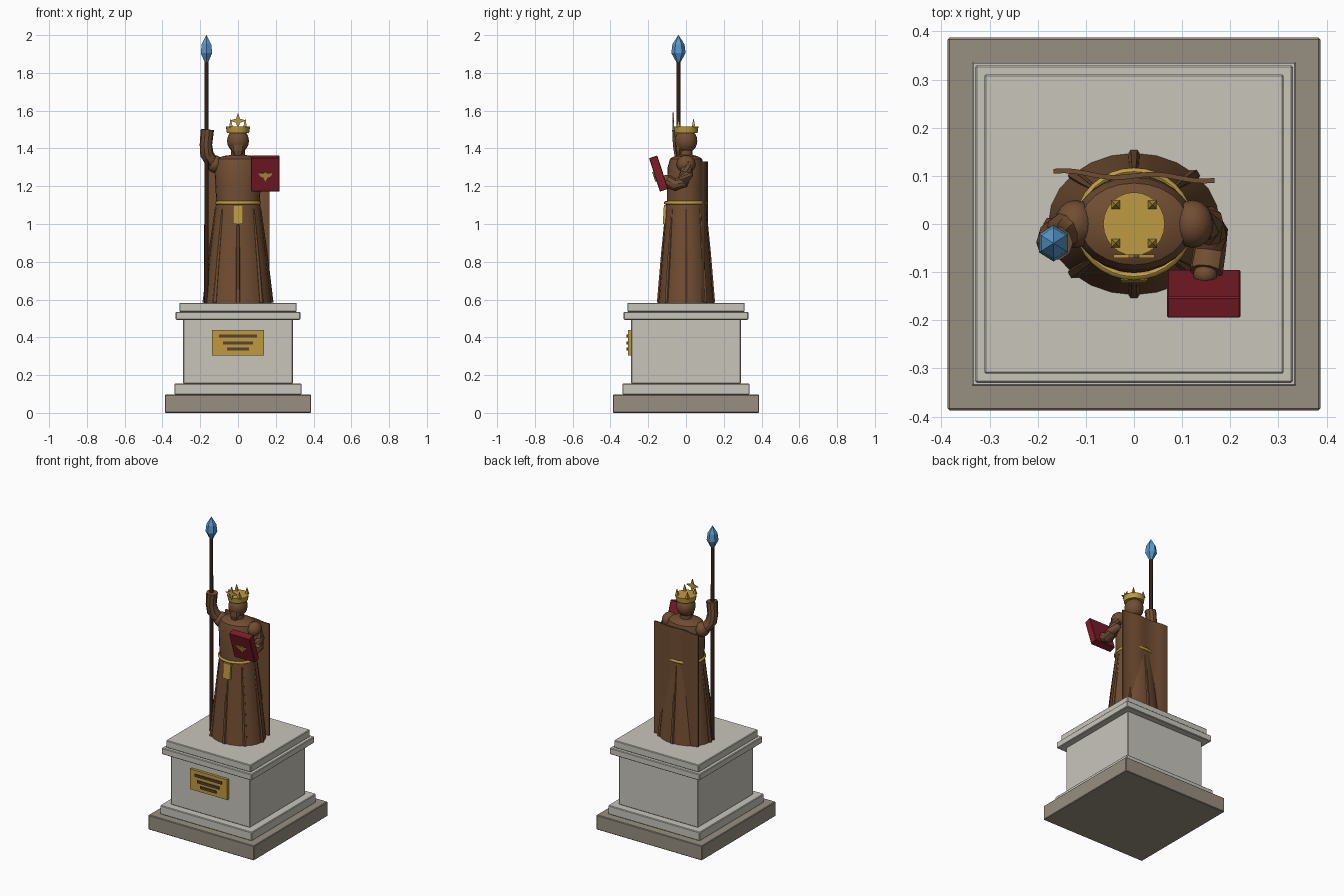
import bpy, bmesh, math
from mathutils import Vector, Matrix

if "Cube" in bpy.data.objects:
    bpy.data.objects.remove(bpy.data.objects["Cube"])


def material(name, rgb):
    m = bpy.data.materials.new(name)
    m.diffuse_color = (*rgb, 1)
    m.use_nodes = True
    m.node_tree.nodes["Principled BSDF"].inputs["Base Color"].default_value = m.diffuse_color
    return m


STONE = material("pale stone", (0.58, 0.56, 0.50))
BASE = material("dark stone", (0.31, 0.275, 0.22))
BRONZE = material("brown bronze", (0.165, 0.075, 0.032))
GOLD = material("gold", (0.52, 0.33, 0.055))
RED = material("red leather", (0.21, 0.012, 0.022))
BLUE = material("blue crystal", (0.10, 0.31, 0.60))
WOOD = material("dark wood", (0.035, 0.016, 0.008))
INK = material("engraving brown", (0.10, 0.055, 0.025))


def finish(name, bm, mat, smooth=None):
    bmesh.ops.recalc_face_normals(bm, faces=bm.faces)
    me = bpy.data.meshes.new(name)
    bm.to_mesh(me)
    bm.free()
    me.materials.append(mat)
    ob = bpy.data.objects.new(name, me)
    bpy.context.collection.objects.link(ob)
    if smooth:
        bpy.context.view_layer.objects.active = ob
        ob.select_set(True)
        bpy.ops.object.shade_smooth_by_angle(angle=math.radians(smooth))
        ob.select_set(False)
    return ob


def box(name, center, size, mat, rot=0.0, bevel=0.0):
    bm = bmesh.new()
    bmesh.ops.create_cube(bm, size=1, matrix=Matrix.Diagonal((*size, 1)))
    if bevel:
        bmesh.ops.bevel(bm, geom=bm.edges[:], offset=bevel, segments=1, affect='EDGES')
    bm.transform(Matrix.Translation(center) @ Matrix.Rotation(rot, 4, 'X'))
    return finish(name, bm, mat)


def skin(bm, rings):
    loops = [[bm.verts.new(p) for p in r] for r in rings]
    n = len(loops[0])
    for a, b in zip(loops, loops[1:]):
        for i in range(n):
            bm.faces.new((a[i], a[(i + 1) % n], b[(i + 1) % n], b[i]))
    bm.faces.new(loops[0])
    bm.faces.new(loops[-1])


def stack(name, profile, n, mat, center=(0, 0), turn=0.0, smooth=None):
    """Closed body from elliptical rings given as (rx, ry, z)."""
    bm = bmesh.new()
    ang = [turn + math.tau * i / n for i in range(n)]
    skin(bm, [[(center[0] + rx * math.cos(a), center[1] + ry * math.sin(a), z)
               for a in ang] for rx, ry, z in profile])
    return finish(name, bm, mat, smooth)


def tube(name, path, n, mat, smooth=None):
    """Tube along points given as (x, y, z, radius)."""
    pts = [Vector(p[:3]) for p in path]
    bm, rings = bmesh.new(), []
    for i, p in enumerate(pts):
        d = pts[min(i + 1, len(pts) - 1)] - pts[max(i - 1, 0)]
        q = Vector((0, 0, 1)).rotation_difference(d.normalized())
        rings.append([p + q @ Vector((math.cos(math.tau * k / n), math.sin(math.tau * k / n), 0))
                      * path[i][3] for k in range(n)])
    skin(bm, rings)
    return finish(name, bm, mat, smooth)


def ball(name, center, size, mat):
    bm = bmesh.new()
    bmesh.ops.create_uvsphere(bm, u_segments=16, v_segments=10, radius=1,
                              matrix=Matrix.Translation(center) @ Matrix.Diagonal((*size, 1)))
    return finish(name, bm, mat, 40)


def plate(name, outline, thick, mat, matrix):
    """Flat outline in x, z, facing -y."""
    bm = bmesh.new()
    skin(bm, [[(x, y, z) for x, z in outline] for y in (-thick / 2, thick / 2)])
    bm.transform(matrix)
    return finish(name, bm, mat)


# Pedestal: foot, step, block, cornice, cap
for name, half, z0, z1, mat in (
        ("pedestal_foot", 0.387, 0.0, 0.097, BASE), ("pedestal_step", 0.337, 0.097, 0.155, STONE),
        ("pedestal_block", 0.29, 0.155, 0.495, STONE), ("pedestal_cornice", 0.33, 0.493, 0.535, STONE),
        ("pedestal_cap", 0.311, 0.535, 0.583, STONE)):
    box(name, (0, 0, (z0 + z1) / 2), (2 * half, 2 * half, z1 - z0), mat, bevel=0.004)

# Plaque with engraved bars
box("plaque", (0, -0.298, 0.372), (0.273, 0.02, 0.134), GOLD)
for z, w in ((0.408, 0.2), (0.37, 0.16), (0.337, 0.118)):
    box("plaque_bar", (0, -0.3105, z), (w, 0.009, 0.016), INK)

# Robe skirt and torso
stack("robe_skirt", [(0.178, 0.147, 0.583), (0.167, 0.139, 0.68), (0.148, 0.125, 0.85),
                     (0.128, 0.111, 1.02), (0.116, 0.104, 1.11)], 24, BRONZE, smooth=30)
stack("robe_torso", [(0.114, 0.102, 1.10), (0.121, 0.101, 1.22), (0.125, 0.097, 1.30),
                     (0.112, 0.085, 1.345), (0.08, 0.06, 1.36), (0.04, 0.038, 1.365)],
      24, BRONZE, smooth=30)

# Robe folds
for i in range(8):
    c, s = math.cos(math.tau * i / 8), math.sin(math.tau * i / 8)
    tube("robe_fold", [(0.174 * c, 0.142 * s, 0.583, 0.014), (0.145 * c, 0.122 * s, 0.85, 0.011),
                       (0.117 * c, 0.103 * s, 1.08, 0.006)], 6, BRONZE)

# Belt and hanging sash
bm = bmesh.new()
N, M = 32, 8
v = [[bm.verts.new(((0.115 + 0.008 * math.cos(b)) * math.cos(a),
                    (0.109 + 0.008 * math.cos(b)) * math.sin(a), 1.112 + 0.009 * math.sin(b)))
      for b in (math.tau * j / M for j in range(M))] for a in (math.tau * i / N for i in range(N))]
for i in range(N):
    for j in range(M):
        bm.faces.new((v[i][j], v[(i + 1) % N][j], v[(i + 1) % N][(j + 1) % M], v[i][(j + 1) % M]))
finish("belt", bm, GOLD, 50)
box("sash", (0, -0.113, 1.05), (0.054, 0.014, 0.1), GOLD, rot=-0.06)

# Cape: thin gently waved panel
bm = bmesh.new()
xs = [-0.167 + 0.334 * i / 16 for i in range(17)]
wave = [0.1 - 0.04 * x + 0.005 * math.sin(34 * x) for x in xs]
outline = [(x, y - 0.005) for x, y in zip(xs, wave)] + \
          [(x, y + 0.005) for x, y in reversed(list(zip(xs, wave)))]
skin(bm, [[(x, y, z) for x, y in outline] for z in (0.59, 1.33)])
finish("cape", bm, BRONZE, 30)

# Neck, beard and head
stack("neck", [(0.038, 0.036, 1.35), (0.036, 0.034, 1.41)], 12, BRONZE, smooth=40)
stack("beard", [(0.016, 0.012, 1.355), (0.034, 0.022, 1.39), (0.036, 0.022, 1.42)],
      8, BRONZE, center=(0, -0.035))
ball("head", (0, 0, 1.44), (0.058, 0.06, 0.064), BRONZE)

# Crown: band, rear and side points, front star
stack("crown_band", [(0.059, 0.061, 1.482), (0.064, 0.066, 1.516)], 24, GOLD, smooth=40)
for sx in (-1, 1):
    for sy in (-1, 1):
        stack("crown_point", [(0.014, 0.014, 1.512), (0.001, 0.001, 1.557)], 4, GOLD,
              center=(0.038 * sx, 0.04 * sy), turn=math.pi / 4)
star = [((0.043 if i % 2 == 0 else 0.015) * math.sin(math.tau * i / 8),
         (0.043 if i % 2 == 0 else 0.015) * math.cos(math.tau * i / 8)) for i in range(8)]
plate("crown_star", star, 0.008, GOLD, Matrix.Translation((0, -0.067, 1.547)))

# Shoulders
for sx in (-1, 1):
    ball("shoulder", (0.122 * sx, 0, 1.317), (0.043, 0.05, 0.047), BRONZE)

# Raised arm holding the spear
tube("raised_arm", [(-0.11, 0, 1.325, 0.036), (-0.142, -0.012, 1.333, 0.037),
                    (-0.165, -0.028, 1.37, 0.036), (-0.17, -0.038, 1.42, 0.033),
                    (-0.162, -0.04, 1.50, 0.035)], 10, BRONZE, smooth=35)

# Bent arm supporting the book
tube("bent_arm", [(0.13, 0.005, 1.32, 0.036), (0.15, 0.002, 1.265, 0.037),
                  (0.16, -0.018, 1.222, 0.036), (0.157, -0.055, 1.207, 0.034),
                  (0.15, -0.1, 1.228, 0.035)], 10, BRONZE, smooth=35)
ball("hand", (0.148, -0.105, 1.235), (0.025, 0.022, 0.025), BRONZE)

# Book and its emblem
tilt = math.radians(18)
box("book", (0.145, -0.145, 1.267), (0.152, 0.046, 0.186), RED, rot=tilt, bevel=0.003)
half = [(0, 0.018), (0.012, 0.009), (0.038, 0.013), (0.027, -0.007), (0.012, -0.012), (0, -0.036)]
emblem = half + [(-x, z) for x, z in reversed(half[1:-1])]
plate("book_emblem", emblem, 0.008, GOLD, Matrix.Translation((0.145, -0.145, 1.267))
      @ Matrix.Rotation(tilt, 4, 'X') @ Matrix.Translation((0, -0.026, 0)))

# Spear
AT = (-0.167, -0.04)
stack("spear_shaft", [(0.012, 0.012, 0.583), (0.011, 0.011, 1.86)], 8, WOOD, center=AT, smooth=50)
stack("spear_tip", [(0.01, 0.01, 1.855), (0.035, 0.038, 1.905), (0.029, 0.032, 1.952),
                    (0.001, 0.001, 2.0)], 6, BLUE, center=AT, turn=math.pi / 2)
